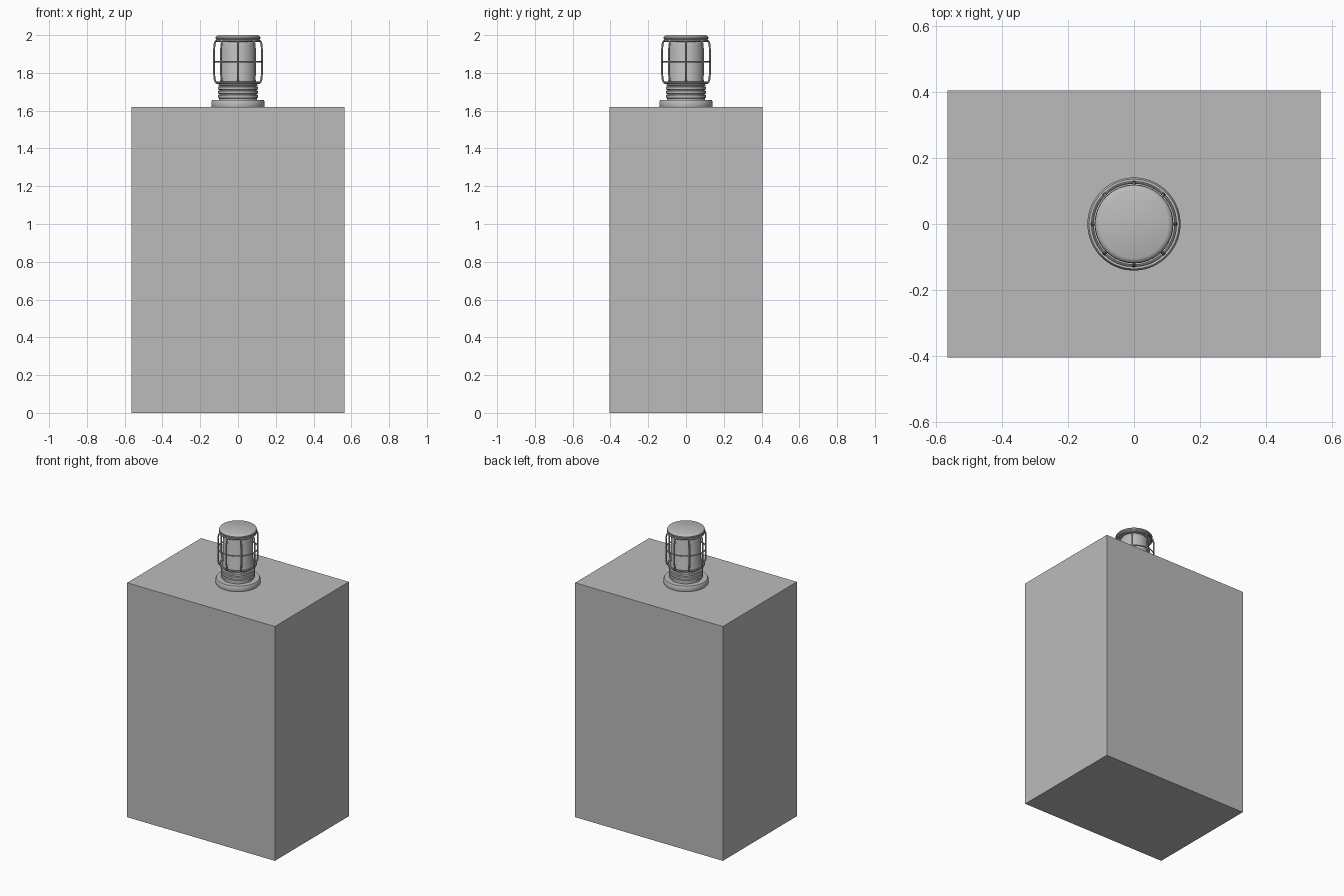
import bpy, bmesh, math

if "Cube" in bpy.data.objects:
    bpy.data.objects.remove(bpy.data.objects["Cube"])

grey = bpy.data.materials.new("mid_grey")
grey.diffuse_color = (0.5, 0.5, 0.5, 1)
grey.use_nodes = True
grey.node_tree.nodes["Principled BSDF"].inputs["Base Color"].default_value = grey.diffuse_color


def finish(name, bm, smooth=True):
    bmesh.ops.recalc_face_normals(bm, faces=bm.faces)
    me = bpy.data.meshes.new(name)
    bm.to_mesh(me)
    bm.free()
    me.materials.append(grey)
    ob = bpy.data.objects.new(name, me)
    bpy.context.collection.objects.link(ob)
    if smooth:
        bpy.ops.object.select_all(action='DESELECT')
        ob.select_set(True)
        bpy.context.view_layer.objects.active = ob
        bpy.ops.object.shade_smooth_by_angle(angle=math.radians(35))
    return ob


def lathe(name, profile, n=48, closed=False):
    """Spin (radius, z) points round the z axis; caps open ends."""
    bm = bmesh.new()
    rings = [[bm.verts.new((r * math.cos(a), r * math.sin(a), z))
              for a in (2 * math.pi * i / n for i in range(n))] for r, z in profile]
    pairs = list(zip(rings, rings[1:]))
    if closed:
        pairs.append((rings[-1], rings[0]))
    else:
        bm.faces.new(rings[0])
        bm.faces.new(rings[-1])
    for a, b in pairs:
        for i in range(n):
            j = (i + 1) % n
            bm.faces.new((a[i], a[j], b[j], b[i]))
    return finish(name, bm)


def wire_ring(name, radius, z, t):
    sec = [(radius + t * math.cos(k * math.pi / 4), z + t * math.sin(k * math.pi / 4))
           for k in range(8)]
    return lathe(name, sec, closed=True)


def wire_bar(name, path, angle, t):
    """Round wire following (radius, z) points in a vertical plane."""
    c, s = math.cos(angle), math.sin(angle)
    bm = bmesh.new()
    rings = []
    for i, (r, z) in enumerate(path):
        p, q = path[max(i - 1, 0)], path[min(i + 1, len(path) - 1)]
        dr, dz = q[0] - p[0], q[1] - p[1]
        d = math.hypot(dr, dz)
        nr, nz = dz / d, -dr / d
        ring = []
        for k in range(8):
            u = t * math.cos(k * math.pi / 4)
            v = t * math.sin(k * math.pi / 4)
            rr = r + u * nr
            ring.append(bm.verts.new((rr * c - v * s, rr * s + v * c, z + u * nz)))
        rings.append(ring)
    for a, b in zip(rings, rings[1:]):
        for k in range(8):
            j = (k + 1) % 8
            bm.faces.new((a[k], a[j], b[j], b[k]))
    bm.faces.new(rings[0])
    bm.faces.new(rings[-1])
    return finish(name, bm)


# Cabinet block
bm = bmesh.new()
bmesh.ops.create_cube(bm, size=1)
for v in bm.verts:
    v.co = (v.co.x * 1.13, v.co.y * 0.808, (v.co.z + 0.5) * 1.62)
finish("cabinet", bm, smooth=False)

# Lamp base: flange and threaded neck
lathe("lamp_flange", [(0.138, 1.615), (0.141, 1.624), (0.141, 1.648),
                      (0.136, 1.656), (0.1, 1.656)])
neck = [(0.1, 1.65), (0.1, 1.665)]
for z in (1.668, 1.69, 1.712):
    neck += [(0.106, z), (0.106, z + 0.014), (0.098, z + 0.017), (0.098, z + 0.02)]
neck += [(0.106, 1.735), (0.1, 1.742)]
lathe("lamp_neck", neck)

# Glass cylinder
lathe("lamp_glass", [(0.098, 1.735), (0.098, 1.752), (0.093, 1.765), (0.093, 1.945),
                     (0.088, 1.962), (0.075, 1.98)])

# Top cap
lathe("lamp_cap", [(0.1, 1.976), (0.114, 1.976), (0.118, 1.981), (0.118, 1.989),
                   (0.113, 1.996), (0.104, 2.0)])

# Wire cage
wire_ring("cage_lower_ring", 0.113, 1.748, 0.006)
wire_ring("cage_middle_ring", 0.126, 1.86, 0.004)
wire_ring("cage_upper_ring", 0.113, 1.97, 0.006)
bar = [(0.111, 1.748), (0.119, 1.753), (0.124, 1.768), (0.127, 1.80), (0.127, 1.92),
       (0.124, 1.952), (0.119, 1.967), (0.111, 1.972)]
for i in range(8):
    wire_bar("cage_bar_%d" % (i + 1), bar, i * math.pi / 4, 0.005)
